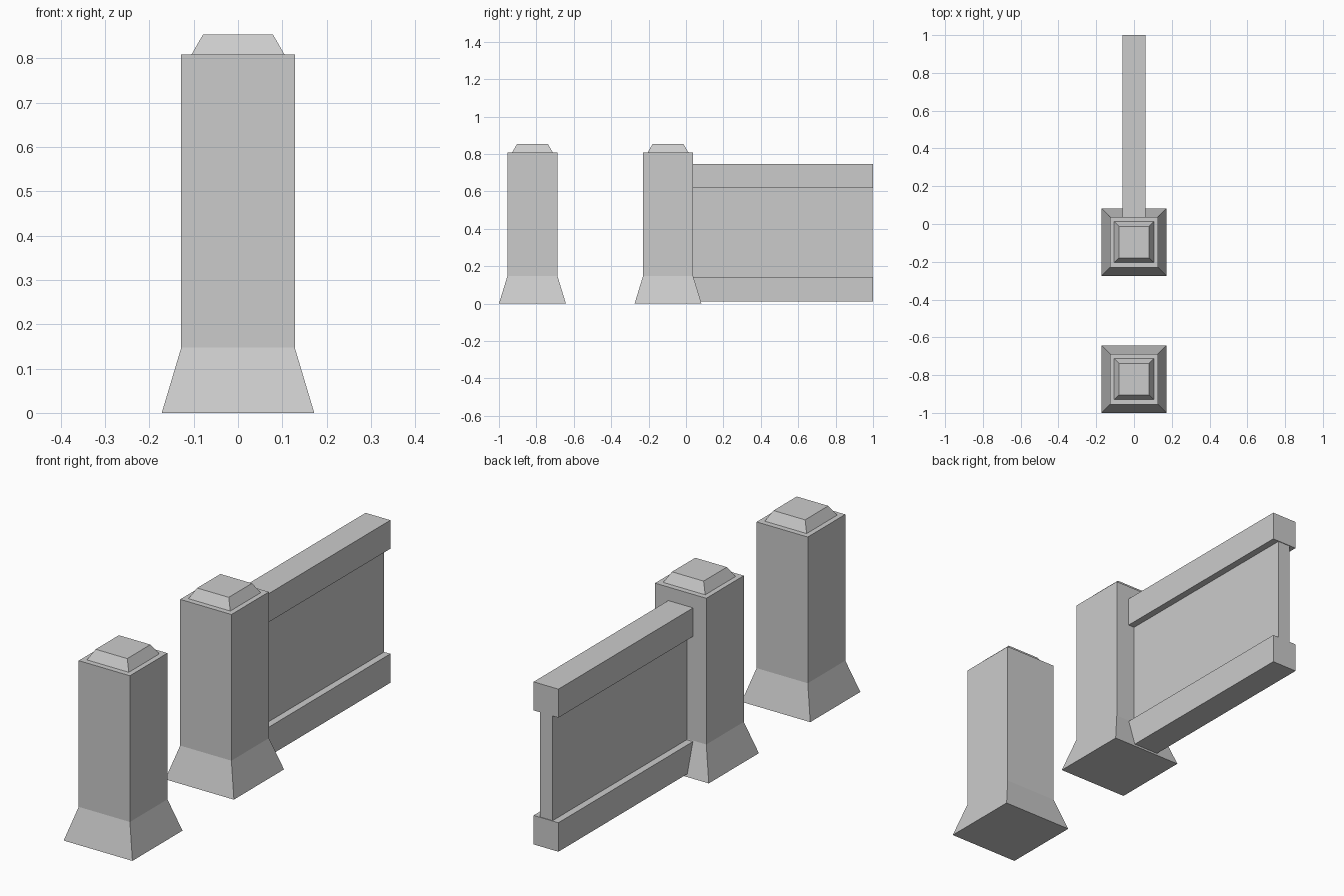
import bpy, bmesh
from mathutils import Vector

if "Cube" in bpy.data.objects:
    bpy.data.objects.remove(bpy.data.objects["Cube"])


def make_object(name, bm):
    bmesh.ops.recalc_face_normals(bm, faces=bm.faces[:])
    mesh = bpy.data.meshes.new(name)
    bm.to_mesh(mesh)
    bm.free()
    obj = bpy.data.objects.new(name, mesh)
    bpy.context.collection.objects.link(obj)
    return obj


def post(name, cy, profile):
    """Stack rectangular rings (half x, half y, z) into a closed post."""
    bm = bmesh.new()
    rings = [[bm.verts.new((sx * hx, cy + sy * hy, z))
              for sx, sy in ((-1, -1), (1, -1), (1, 1), (-1, 1))]
             for hx, hy, z in profile]
    for low, high in zip(rings, rings[1:]):
        for i in range(4):
            j = (i + 1) % 4
            bm.faces.new((low[i], low[j], high[j], high[i]))
    bm.faces.new(rings[0][::-1])
    bm.faces.new(rings[-1])
    return make_object(name, bm)


def box(name, half_x, y0, y1, z0, z1):
    bm = bmesh.new()
    bmesh.ops.create_cube(bm, size=1)
    bmesh.ops.scale(bm, vec=Vector((2 * half_x, y1 - y0, z1 - z0)), verts=bm.verts[:])
    bmesh.ops.translate(bm, vec=Vector((0, (y0 + y1) / 2, (z0 + z1) / 2)), verts=bm.verts[:])
    return make_object(name, bm)


# Posts: flared foot, square shaft, stepped bevelled cap
post_profile = [
    (0.172, 0.179, 0.0),
    (0.128, 0.134, 0.147),
    (0.128, 0.134, 0.808),
    (0.105, 0.109, 0.808),
    (0.079, 0.083, 0.853),
]
post("end_post", -0.821, post_profile)
post("wall_post", -0.096, post_profile)

# Railing wall: two thick rails with a thin panel between
rail_start, rail_end = 0.037, 1.0
box("top_rail", 0.062, rail_start, rail_end, 0.618, 0.747)
box("bottom_rail", 0.062, rail_start, rail_end, 0.012, 0.143)
box("wall_panel", 0.031, rail_start, rail_end - 0.003, 0.143, 0.618)
